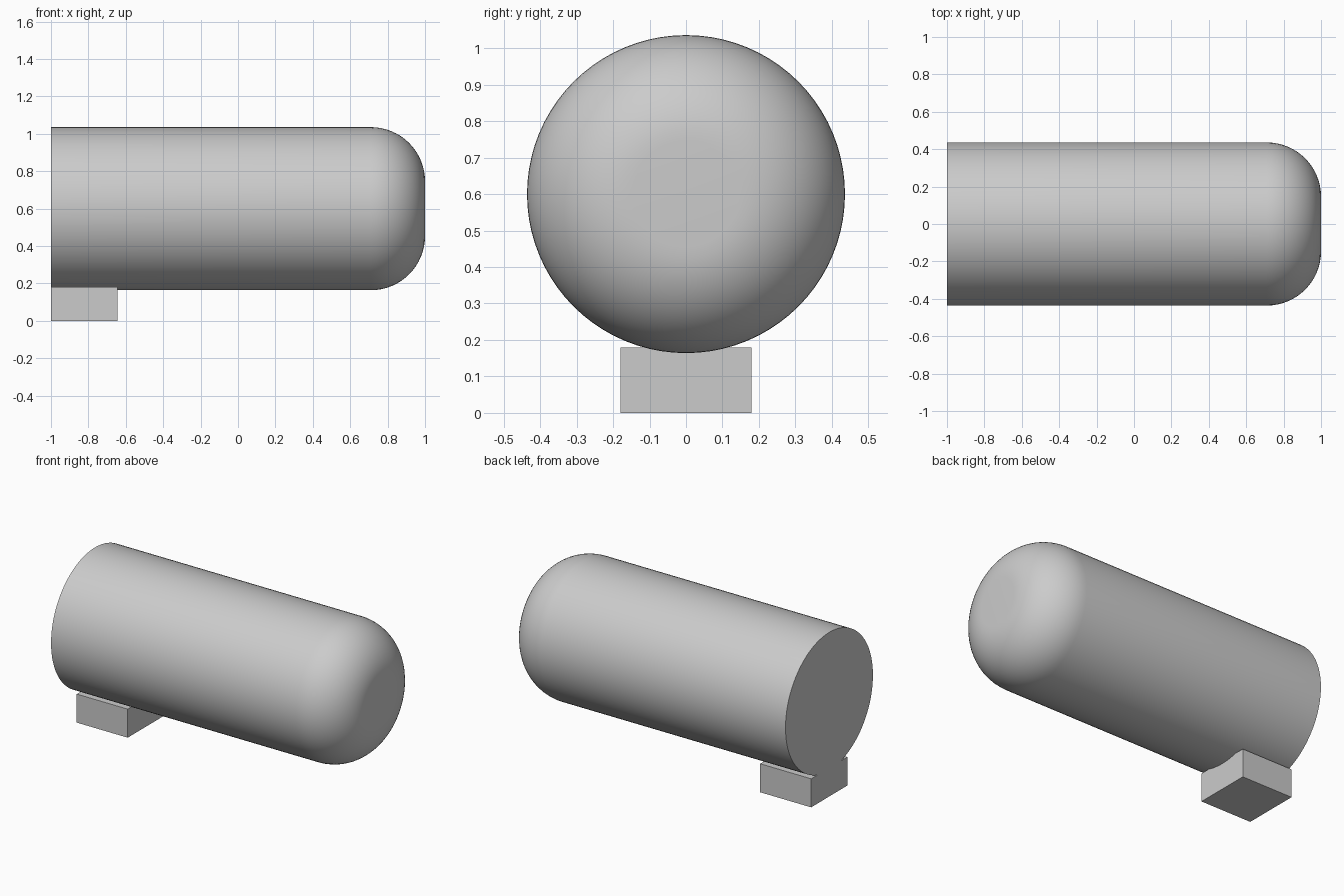
import bpy, bmesh, math
from mathutils import Matrix, Vector

cube = bpy.data.objects.get("Cube")
if cube:
    bpy.data.objects.remove(cube, do_unlink=True)

GREY = (0.6, 0.6, 0.6, 1.0)
RADIUS, AXIS_Z, FILLET = 0.436, 0.6, 0.29

grey = bpy.data.materials.new("light grey")
grey.use_nodes = True
grey.diffuse_color = GREY
grey.node_tree.nodes["Principled BSDF"].inputs["Base Color"].default_value = GREY


def add_object(name, bm):
    bmesh.ops.recalc_face_normals(bm, faces=bm.faces)
    mesh = bpy.data.meshes.new(name)
    bm.to_mesh(mesh)
    bm.free()
    mesh.materials.append(grey)
    obj = bpy.data.objects.new(name, mesh)
    bpy.context.collection.objects.link(obj)
    return obj


# Body: profile turned around the x axis, flat at one end and rounded at the other
bm = bmesh.new()
profile = [(-1, 0), (-1, RADIUS)]
for i in range(17):
    a = math.pi / 2 * (1 - i / 16)
    profile.append((1 - FILLET + FILLET * math.cos(a),
                    RADIUS - FILLET + FILLET * math.sin(a)))
profile.append((1, 0))
verts = [bm.verts.new((x, 0, r)) for x, r in profile]
edges = [bm.edges.new(pair) for pair in zip(verts, verts[1:])]
bmesh.ops.spin(bm, geom=verts + edges, cent=(0, 0, 0), axis=(1, 0, 0),
               angle=math.tau, steps=80, use_merge=False, use_duplicate=False)
bmesh.ops.remove_doubles(bm, verts=bm.verts, dist=0.0001)
bmesh.ops.translate(bm, verts=bm.verts, vec=(0, 0, AXIS_Z))
body = add_object("rounded_body", bm)

# Foot: small block under the flat end
bm = bmesh.new()
bmesh.ops.create_cube(bm, size=1, matrix=Matrix.Translation(Vector((-0.822, 0, 0.09)))
                      @ Matrix.Diagonal((0.356, 0.36, 0.18, 1)))
add_object("foot_block", bm)

# Smooth round surfaces, sharp rim
bpy.ops.object.select_all(action="DESELECT")
body.select_set(True)
bpy.context.view_layer.objects.active = body
bpy.ops.object.shade_smooth_by_angle(angle=math.radians(30))
